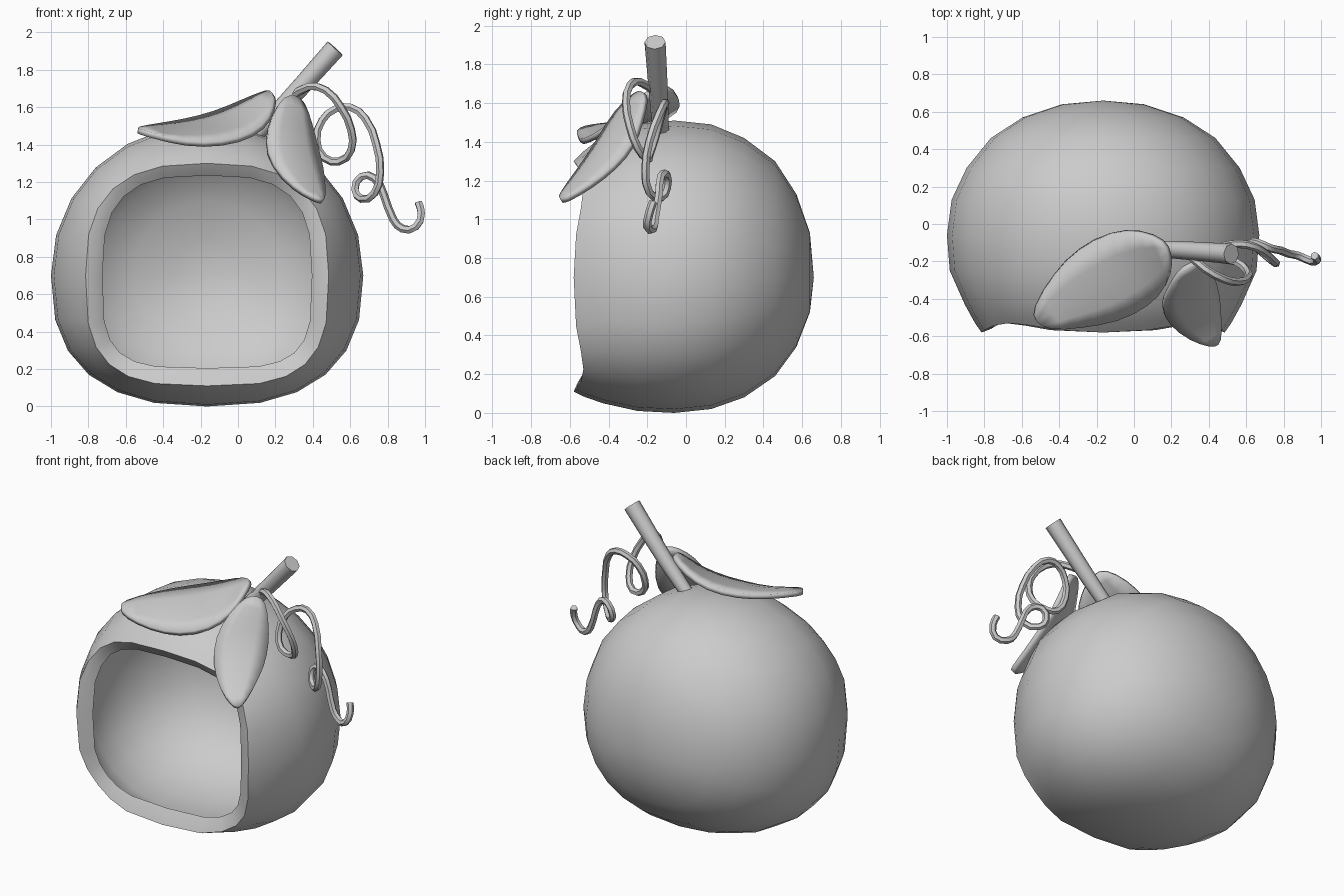
import bpy, bmesh, math
from mathutils import Vector

if "Cube" in bpy.data.objects:
    bpy.data.objects.remove(bpy.data.objects["Cube"])

grey = bpy.data.materials.new("plain grey")
grey.diffuse_color = (0.6, 0.6, 0.6, 1)
grey.use_nodes = True
grey.node_tree.nodes["Principled BSDF"].inputs["Base Color"].default_value = grey.diffuse_color


def add_object(name, mesh, angle=45):
    ob = bpy.data.objects.new(name, mesh)
    bpy.context.collection.objects.link(ob)
    mesh.materials.clear()
    mesh.materials.append(grey)
    bpy.ops.object.select_all(action='DESELECT')
    ob.select_set(True)
    bpy.context.view_layer.objects.active = ob
    bpy.ops.object.shade_smooth_by_angle(angle=math.radians(angle))
    return ob


def tube(name, points, radius, tip_scale=1.0, sides=2, res=3):
    """Round tube along a smooth path."""
    cu = bpy.data.curves.new(name, 'CURVE')
    cu.dimensions = '3D'
    cu.bevel_depth, cu.bevel_resolution = radius, sides
    cu.use_fill_caps, cu.resolution_u = True, res
    sp = cu.splines.new('BEZIER')
    sp.bezier_points.add(len(points) - 1)
    for i, (bp, p) in enumerate(zip(sp.bezier_points, points)):
        bp.co = p
        bp.handle_left_type = bp.handle_right_type = 'AUTO'
        bp.radius = 1 + (tip_scale - 1) * i / (len(points) - 1)
    tmp = bpy.data.objects.new(name + "_path", cu)
    bpy.context.collection.objects.link(tmp)
    dg = bpy.context.evaluated_depsgraph_get()
    mesh = bpy.data.meshes.new_from_object(tmp.evaluated_get(dg))
    bpy.data.objects.remove(tmp)
    return add_object(name, mesh)


def leaf(name, rows):
    """Curved leaf from rows of (edge, middle, edge) points, thickened."""
    bm = bmesh.new()
    grid = [[bm.verts.new(p) for p in row] for row in rows]
    for a, b in zip(grid, grid[1:]):
        for j in range(2):
            bm.faces.new((a[j], a[j + 1], b[j + 1], b[j]))
    bmesh.ops.recalc_face_normals(bm, faces=bm.faces)
    mesh = bpy.data.meshes.new(name)
    bm.to_mesh(mesh)
    bm.free()
    ob = add_object(name, mesh)
    sub = ob.modifiers.new("round", 'SUBSURF')
    sub.levels = sub.render_levels = 1
    sol = ob.modifiers.new("thickness", 'SOLIDIFY')
    sol.thickness, sol.offset = 0.03, 0
    bpy.ops.object.modifier_move_to_index(modifier="round", index=0)
    bpy.ops.object.modifier_move_to_index(modifier="thickness", index=1)
    return ob


# Hollow round body: rings from back to front
# (y, half width, bottom, top, lower squareness, upper squareness, corner pull-back)
SEG, CX, CZ = 24, -0.165, 0.70
outer = [
    (0.64, 0.22, 0.52, 0.93, 2.0, 2.0, 0),
    (0.57, 0.43, 0.34, 1.13, 2.1, 2.0, 0),
    (0.46, 0.60, 0.19, 1.30, 2.2, 2.0, 0),
    (0.30, 0.73, 0.08, 1.42, 2.3, 2.05, 0),
    (0.13, 0.81, 0.02, 1.49, 2.4, 2.05, 0),
    (-0.06, 0.835, 0.0, 1.51, 2.5, 2.05, 0),
    (-0.25, 0.82, 0.01, 1.49, 2.5, 2.1, 0),
    (-0.43, 0.74, 0.05, 1.43, 2.6, 2.2, 0.01),
    (-0.53, 0.685, 0.085, 1.35, 2.8, 2.4, 0.03),
    (-0.58, 0.65, 0.11, 1.30, 3.2, 2.7, 0.05),
    (-0.56, 0.597, 0.155, 1.27, 3.8, 3.0, 0.04),
]
opening = (-0.53, 0.56, 0.205, 1.235, 3.8, 3.0, 0.03)
T = 0.03
inner = [(y - (T if y > 0.5 else 0), w - T, b + T, t - T, nb, nt, c)
         for y, w, b, t, nb, nt, c in reversed(outer[:8])]

bm = bmesh.new()


def ring(y, w, b, t, nb, nt, pull):
    vs = []
    for i in range(SEG):
        a = 2 * math.pi * i / SEG
        c, s = math.cos(a), math.sin(a)
        e, h = (2 / nt, t - CZ) if s >= 0 else (2 / nb, CZ - b)
        vs.append(bm.verts.new((
            CX + w * math.copysign(abs(c) ** e, c),
            y + pull * math.sin(2 * a) ** 2,
            CZ + h * math.copysign(abs(s) ** e, s))))
    return vs


rings = [ring(*r) for r in outer + [opening] + inner]
for a, b in zip(rings, rings[1:]):
    for i in range(SEG):
        j = (i + 1) % SEG
        bm.faces.new((a[i], a[j], b[j], b[i]))
for r, y in ((rings[0], 0.66), (rings[-1], 0.63)):
    pole = bm.verts.new((CX, y, CZ))
    for i in range(SEG):
        bm.faces.new((r[i], r[(i + 1) % SEG], pole))
bmesh.ops.recalc_face_normals(bm, faces=bm.faces)
mesh = bpy.data.meshes.new("hollow_body")
bm.to_mesh(mesh)
bm.free()
add_object("hollow_body", mesh, 50)

# Stem
tube("stem", [(0.08, -0.13, 1.44), (0.25, -0.14, 1.615), (0.52, -0.16, 1.915)],
     0.042, 1.3)

# Broad leaf lying over the top
leaf("top_leaf", [
    [(.17, -.09, 1.69), (.19, -.16, 1.67), (.20, -.22, 1.64)],
    [(.03, -.03, 1.63), (.09, -.20, 1.58), (.18, -.33, 1.54)],
    [(-.13, -.04, 1.56), (-.04, -.27, 1.51), (.09, -.43, 1.45)],
    [(-.30, -.13, 1.52), (-.20, -.36, 1.48), (-.08, -.52, 1.40)],
    [(-.43, -.26, 1.50), (-.36, -.43, 1.47), (-.28, -.55, 1.40)],
    [(-.55, -.46, 1.48), (-.53, -.52, 1.47), (-.46, -.57, 1.45)]])

# Leaf hanging down beside the opening
leaf("side_leaf", [
    [(.24, -.25, 1.655), (.30, -.22, 1.66), (.35, -.20, 1.63)],
    [(.18, -.36, 1.56), (.29, -.31, 1.55), (.39, -.23, 1.50)],
    [(.14, -.44, 1.42), (.29, -.39, 1.42), (.42, -.27, 1.38)],
    [(.18, -.53, 1.28), (.32, -.48, 1.30), (.45, -.36, 1.27)],
    [(.30, -.62, 1.16), (.38, -.57, 1.17), (.46, -.49, 1.17)],
    [(.40, -.65, 1.11), (.43, -.65, 1.10), (.465, -.63, 1.09)]])

# Curly tendril
tube("tendril", [
    (.28, -.15, 1.65), (.38, -.24, 1.71), (.47, -.29, 1.69), (.55, -.31, 1.60),
    (.605, -.29, 1.48), (.605, -.25, 1.37), (.54, -.20, 1.31), (.46, -.19, 1.33),
    (.42, -.16, 1.42), (.45, -.13, 1.53), (.52, -.11, 1.59), (.60, -.11, 1.60),
    (.68, -.14, 1.54), (.74, -.19, 1.40), (.76, -.21, 1.25), (.73, -.19, 1.14),
    (.66, -.13, 1.11), (.625, -.10, 1.16), (.66, -.10, 1.23), (.73, -.13, 1.22),
    (.78, -.14, 1.13), (.83, -.16, 1.00), (.88, -.17, .95), (.95, -.20, .96),
    (.98, -.19, 1.03), (.965, -.17, 1.09)], 0.022, 1.0, 1, 2)
